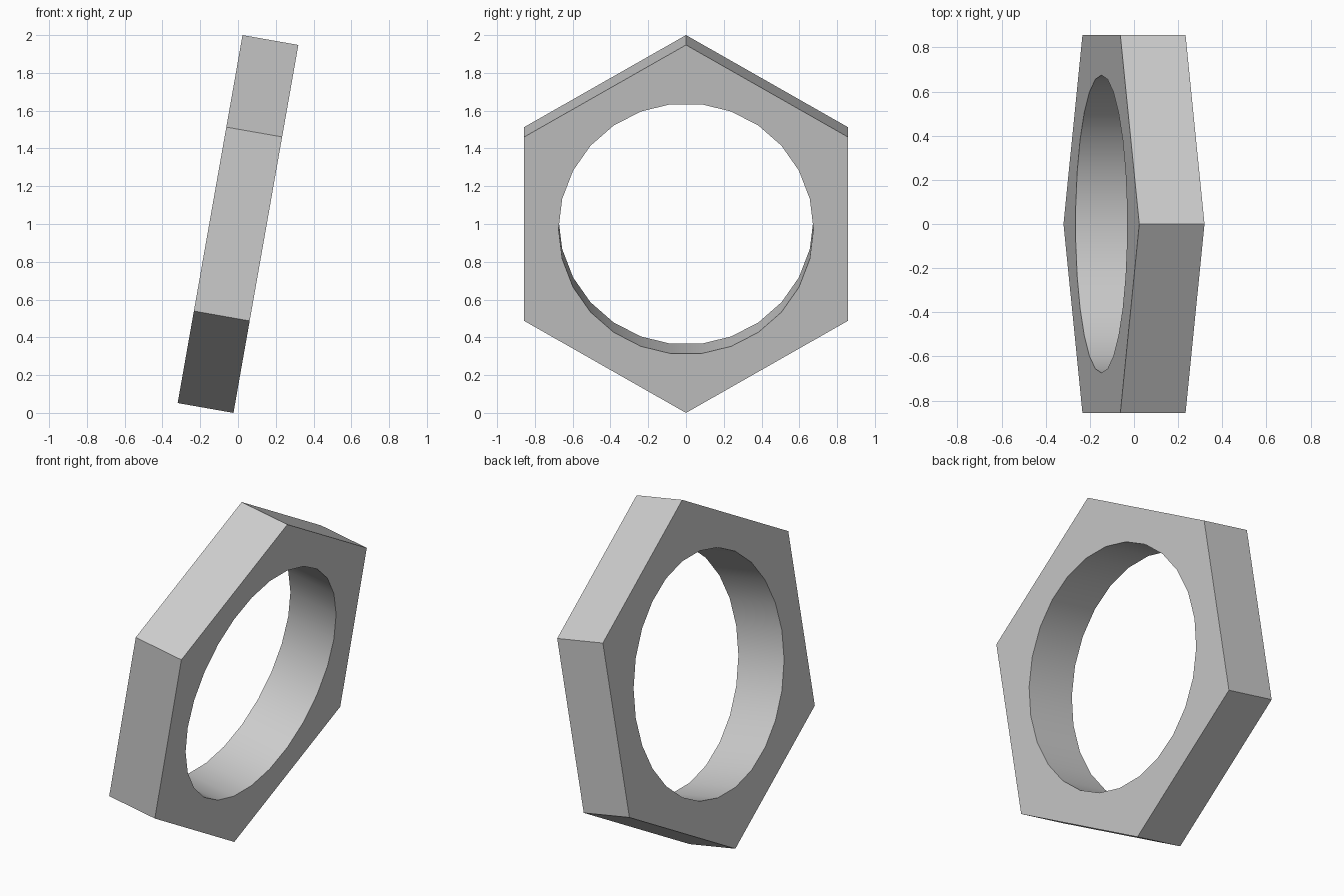
import bpy, bmesh
from math import sin, cos, pi, radians
from mathutils import Matrix, Vector

cube = bpy.data.objects.get("Cube")
if cube:
    bpy.data.objects.remove(cube, do_unlink=True)

THICKNESS = 0.30
TILT = radians(10)

grey = bpy.data.materials.new("plain grey")
grey.use_nodes = True
colour = (0.6, 0.6, 0.6, 1)
grey.diffuse_color = colour
grey.node_tree.nodes["Principled BSDF"].inputs["Base Color"].default_value = colour


def ring(bm, radius, sides, start):
    """Closed loop of edges in the YZ plane; angles run from +y."""
    verts = []
    for i in range(sides):
        a = start + 2 * pi * i / sides
        verts.append(bm.verts.new((-THICKNESS / 2, radius * cos(a), radius * sin(a))))
    return [bm.edges.new((verts[i - 1], verts[i])) for i in range(sides)]


# Hexagonal nut: outline and round hole filled, then extruded along the axis
bm = bmesh.new()
edges = ring(bm, 0.989, 6, pi / 2) + ring(bm, 0.675, 26, 0)
bmesh.ops.triangle_fill(bm, edges=edges, use_beauty=True, normal=Vector((1, 0, 0)))
new = bmesh.ops.extrude_face_region(bm, geom=bm.faces[:], use_keep_orig=True)["geom"]
bmesh.ops.translate(bm, vec=(THICKNESS, 0, 0),
                    verts=[g for g in new if isinstance(g, bmesh.types.BMVert)])
bmesh.ops.recalc_face_normals(bm, faces=bm.faces[:])

# Lean the nut over and rest its lowest corner on the floor
bmesh.ops.transform(bm, matrix=Matrix.Rotation(TILT, 4, "Y"), verts=bm.verts[:])
bmesh.ops.translate(bm, vec=(0, 0, -min(v.co.z for v in bm.verts)), verts=bm.verts[:])

mesh = bpy.data.meshes.new("hexagonal_nut")
bm.to_mesh(mesh)
bm.free()
mesh.materials.append(grey)
nut = bpy.data.objects.new("hexagonal_nut", mesh)
bpy.context.collection.objects.link(nut)

# Smooth bore, crisp outer edges
bpy.ops.object.select_all(action="DESELECT")
nut.select_set(True)
bpy.context.view_layer.objects.active = nut
bpy.ops.object.shade_smooth_by_angle(angle=radians(30))
